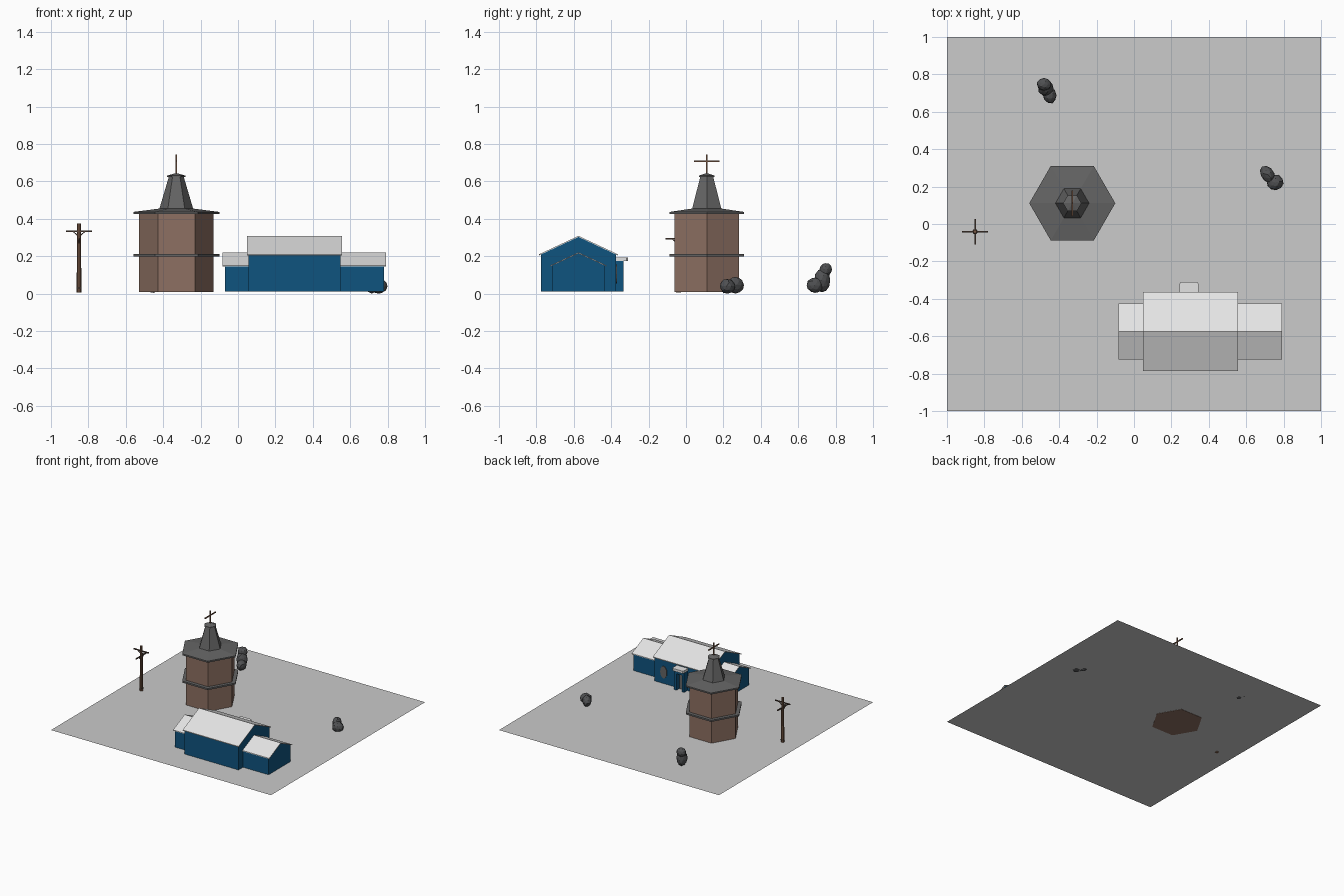
import bpy, bmesh, math, random
from mathutils import Vector, Matrix

if "Cube" in bpy.data.objects:
    bpy.data.objects.remove(bpy.data.objects["Cube"])

random.seed(4)


def mat(name, r, g, b):
    lin = [((c / 255 + 0.055) / 1.055) ** 2.4 if c > 10 else c / 255 / 12.92 for c in (r, g, b)]
    m = bpy.data.materials.new(name)
    m.diffuse_color = (*lin, 1)
    m.use_nodes = True
    m.node_tree.nodes["Principled BSDF"].inputs["Base Color"].default_value = m.diffuse_color
    return m


GROUND = mat("ground grey", 203, 203, 203)
BLUE = mat("wall blue", 15, 84, 127)
WHITE = mat("roof white", 228, 228, 228)
BROWN = mat("tower brown", 141, 112, 98)
SLATE = mat("slate grey", 100, 100, 100)
ROCK = mat("rock grey", 80, 81, 83)
WOOD = mat("wood brown", 122, 90, 70)
DARK_WOOD = mat("dark wood", 82, 66, 56)


def finish(name, bm, material):
    bmesh.ops.recalc_face_normals(bm, faces=bm.faces)
    me = bpy.data.meshes.new(name)
    bm.to_mesh(me)
    bm.free()
    me.materials.append(material)
    ob = bpy.data.objects.new(name, me)
    bpy.context.collection.objects.link(ob)
    return ob


def lathe(name, cx, cy, sides, profile, material):
    """Stack of regular polygons (radius, z) with closed ends."""
    bm = bmesh.new()
    rings = []
    for r, z in profile:
        rings.append([bm.verts.new((cx + r * math.cos(2 * math.pi * i / sides),
                                    cy + r * math.sin(2 * math.pi * i / sides), z))
                      for i in range(sides)])
    for a, b in zip(rings, rings[1:]):
        for i in range(sides):
            j = (i + 1) % sides
            bm.faces.new((a[i], a[j], b[j], b[i]))
    bm.faces.new(rings[0])
    bm.faces.new(rings[-1])
    return finish(name, bm, material)


def extrude(name, pts, offset, material):
    """Closed outline of 3D points pushed along offset."""
    bm = bmesh.new()
    f = bm.faces.new([bm.verts.new(p) for p in pts])
    ext = bmesh.ops.extrude_face_region(bm, geom=[f], use_keep_orig=True)
    verts = [v for v in ext["geom"] if isinstance(v, bmesh.types.BMVert)]
    bmesh.ops.translate(bm, verts=verts, vec=offset)
    return finish(name, bm, material)


def box(name, x0, x1, y0, y1, z0, z1, material):
    pts = [(x0, y0, z0), (x1, y0, z0), (x1, y1, z0), (x0, y1, z0)]
    return extrude(name, pts, (0, 0, z1 - z0), material)


def beam(name, p, q, w, material):
    p, q = Vector(p), Vector(q)
    d = q - p
    bm = bmesh.new()
    m = (Matrix.Translation((p + q) / 2) @ d.to_track_quat('Z', 'Y').to_matrix().to_4x4()
         @ Matrix.Diagonal((w, w, d.length, 1)))
    bmesh.ops.create_cube(bm, size=1, matrix=m)
    return finish(name, bm, material)


# Ground sheet
bm = bmesh.new()
bm.faces.new([bm.verts.new(p) for p in ((-1, -1, .01), (1, -1, .01), (1, 1, .01), (-1, 1, .01))])
finish("ground_sheet", bm, GROUND)

# Hexagonal tower with ledge, roof and spire
TX, TY = -0.33, 0.111
lathe("tower_body", TX, TY, 6, [(.198, .008), (.198, .43)], BROWN)
lathe("tower_ledge", TX, TY, 6, [(.23, .2), (.23, .213)], SLATE)
lathe("tower_roof", TX, TY, 6, [(.23, .425), (.23, .437), (.09, .455), (.04, .624),
                                (.049, .624), (.049, .631), (.004, .644)], SLATE)
beam("tower_mast", (TX, TY, .63), (TX, TY, .745), .008, WOOD)
beam("tower_mast_bar", (TX, TY - .068, .708), (TX, TY + .068, .708), .008, WOOD)

# Hall with two lower wings
YC = -0.575


def hall(name, x0, x1, rx0, rx1, half, eave, ridge, over):
    z0 = .0105
    pts = [(x0, YC - half, z0), (x0, YC + half, z0), (x0, YC + half, eave),
           (x0, YC, ridge), (x0, YC - half, eave)]
    extrude(name + "_walls", pts, (x1 - x0, 0, 0), BLUE)
    # thin folded roof sheet
    drop = (ridge - eave) / half * (half + over)
    t = .006
    r = [(rx0, YC - half - over, ridge - drop - t / 2), (rx0, YC, ridge - t / 2),
         (rx0, YC + half + over, ridge - drop - t / 2), (rx0, YC + half + over, ridge - drop + t / 2),
         (rx0, YC, ridge + t / 2), (rx0, YC - half - over, ridge - drop + t / 2)]
    extrude(name + "_roof", r, (rx1 - rx0, 0, 0), WHITE)


hall("main_hall", .056, .548, .048, .556, .201, .212, .306, .011)
hall("left_wing", -.07, .058, -.083, .058, .142, .152, .218, .008)
hall("right_wing", .546, .78, .546, .791, .142, .152, .218, .008)

# Rounded windows on the back wall
for i, x in enumerate((.135, .463)):
    ring = [(x + .03 * math.cos(a), YC + .2, .105 + .05 * math.sin(a))
            for a in (2 * math.pi * k / 12 for k in range(12))]
    extrude(f"round_window_{i + 1}", ring, (0, .007, 0), SLATE)

# Back porch: posts, lintel, door and canopy
for i, x in enumerate((.25, .319)):
    box(f"porch_post_{i + 1}", x, x + .021, -.38, -.333, .0105, .175, BLUE)
box("porch_lintel", .271, .319, -.38, -.333, .145, .175, BLUE)
box("porch_door", .272, .318, -.38, -.367, .0105, .145, SLATE)
canopy = [(.243, -.38, .174), (.345, -.38, .174), (.345, -.319, .174), (.337, -.31, .174),
          (.251, -.31, .174), (.243, -.319, .174)]
extrude("porch_canopy", canopy, (0, 0, .02), WHITE)

# Utility pole with two crossed arms and braces
PX, PY = -0.85, -0.041
lathe("pole", PX, PY, 8, [(.013, .006), (.01, .375)], WOOD)
lathe("pole_band", PX, PY, 8, [(.0145, .026), (.0145, .036)], DARK_WOOD)
for label, d, z in (("upper", Vector((1, 0, 0)), .335), ("lower", Vector((0, 1, 0)), .294)):
    c = Vector((PX, PY, z))
    beam(f"pole_{label}_arm", c - d * .069, c + d * .069, .008, DARK_WOOD)
    for i, s in enumerate((-1, 1)):
        beam(f"pole_{label}_brace_{i + 1}", c + d * s * .035, c - Vector((0, 0, .03)), .005, DARK_WOOD)


# Rocks: lumpy spheres
def rock(name, loc, size, turn):
    bm = bmesh.new()
    bmesh.ops.create_icosphere(bm, subdivisions=2, radius=1)
    for v in bm.verts:
        v.co *= random.uniform(.94, 1.05)
    m = Matrix.Translation(loc) @ Matrix.Rotation(math.radians(turn), 4, 'Z') @ Matrix.Diagonal((*size, 1))
    bmesh.ops.transform(bm, matrix=m, verts=bm.verts)
    for v in bm.verts:
        v.co.z = max(v.co.z, 0)
    finish(name, bm, ROCK)


rock("back_rock_low", (-.452, .69, .045), (.036, .046, .042), 20)
rock("back_rock_middle", (-.472, .728, .07), (.042, .044, .062), 10)
rock("back_rock_top", (-.48, .747, .128), (.04, .034, .037), 0)
rock("right_rock_rear", (.714, .265, .046), (.034, .05, .044), 35)
rock("right_rock_front", (.753, .222, .04), (.045, .042, .04), 10)
